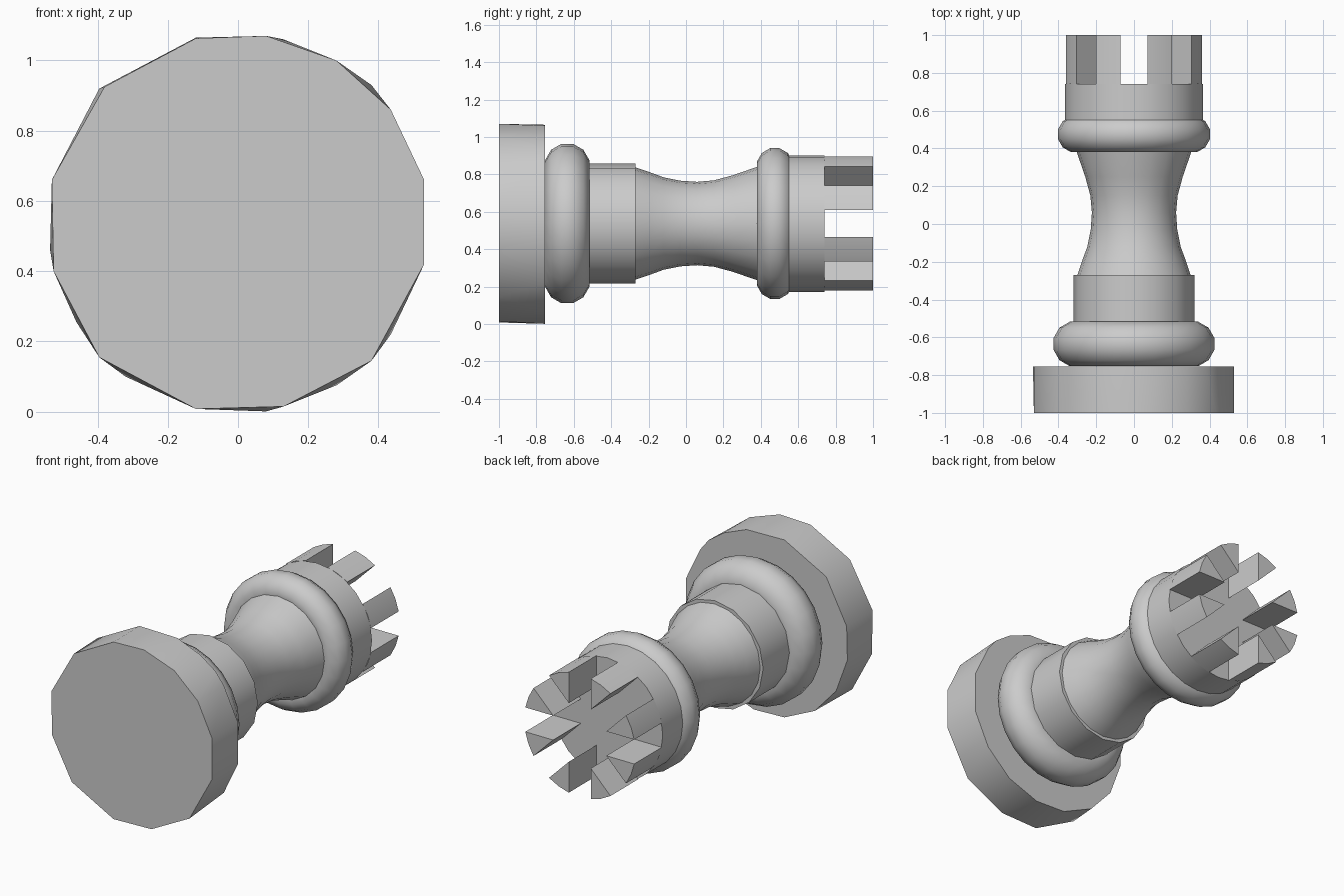
import bpy, bmesh, math
from mathutils import Vector

if "Cube" in bpy.data.objects:
    bpy.data.objects.remove(bpy.data.objects["Cube"])

CZ = 0.537  # height of the turning axis, which runs along y


def finish(name, bm, angle=35):
    bmesh.ops.recalc_face_normals(bm, faces=bm.faces[:])
    me = bpy.data.meshes.new(name)
    bm.to_mesh(me)
    bm.free()
    ob = bpy.data.objects.new(name, me)
    bpy.context.collection.objects.link(ob)
    bpy.ops.object.select_all(action='DESELECT')
    ob.select_set(True)
    bpy.context.view_layer.objects.active = ob
    bpy.ops.object.shade_smooth_by_angle(angle=math.radians(angle))
    return ob


def polar(r, a, y):
    return (r * math.cos(a), y, CZ + r * math.sin(a))


def lathe(name, profile, sides, closed=False):
    # profile is a list of (y, radius); open profiles get end caps
    bm = bmesh.new()
    rings = [[bm.verts.new(polar(r, 2 * math.pi * i / sides, y)) for i in range(sides)]
             for y, r in profile]
    pairs = list(zip(rings, rings[1:]))
    if closed:
        pairs.append((rings[-1], rings[0]))
    for a, b in pairs:
        for i in range(sides):
            j = (i + 1) % sides
            bm.faces.new((a[i], a[j], b[j], b[i]))
    if not closed:
        bm.faces.new(rings[0])
        bm.faces.new(rings[-1])
    return finish(name, bm)


def ring(name, y, major, minor):
    prof = [(y + minor * math.cos(t), major + minor * math.sin(t))
            for t in (2 * math.pi * (k + 0.5) / 12 for k in range(12))]
    return lathe(name, prof, 24, closed=True)


# base slab: uneven polygon that differs slightly between its two ends
front = [(-.12, 1.063), (.08, 1.07), (.28, 1.0), (.435, .86), (.53, .66), (.53, .42),
         (.38, .145), (.13, .015), (-.12, .008), (-.395, .155), (-.525, .4),
         (-.53, .66), (-.38, .925)]
back = [(-.12, 1.065), (.13, 1.06), (.28, 1.0), (.38, .93), (.435, .86), (.53, .66),
        (.53, .42), (.435, .22), (.28, .075), (.08, .001), (-.12, .008), (-.32, .1),
        (-.46, .255), (-.535, .46), (-.53, .66), (-.395, .92)]
bm = bmesh.new()
for y, pts in ((-1.0, front), (-0.755, back)):
    for x, z in pts:
        bm.verts.new((x, y, z))
bmesh.ops.convex_hull(bm, input=bm.verts[:])
finish("base", bm)

# rounded collars and turned shaft
ring("lower_collar", -0.635, 0.308, 0.122)
lathe("lower_drum", [(-0.635, .32), (-0.27, .32)], 16)
lathe("neck", [(-0.27, .30), (-0.19, .273), (-0.12, .247), (-0.03, .229), (0.06, .223),
               (0.15, .231), (0.25, .258), (0.38, .303), (0.45, .32)], 20)
ring("upper_collar", 0.475, 0.308, 0.098)
lathe("crown_body", [(0.475, .365), (0.74, .365)], 24)

# eight wedge-shaped battlements left by four crossing slots
R, HALF = 0.366, 0.0725
tip = HALF / math.sin(math.pi / 8)
spread = math.pi / 8 - math.asin(HALF / R)
bm = bmesh.new()
for k in range(8):
    a = math.pi / 8 + k * math.pi / 4
    section = [(tip, a), (R, a - spread), (R, a), (R, a + spread)]
    lo, hi = ([bm.verts.new(polar(r, t, y)) for r, t in section] for y in (0.74, 1.0))
    bm.faces.new(hi)
    bm.faces.new(lo)
    for i in range(4):
        j = (i + 1) % 4
        bm.faces.new((lo[i], lo[j], hi[j], hi[i]))
finish("battlements", bm)
